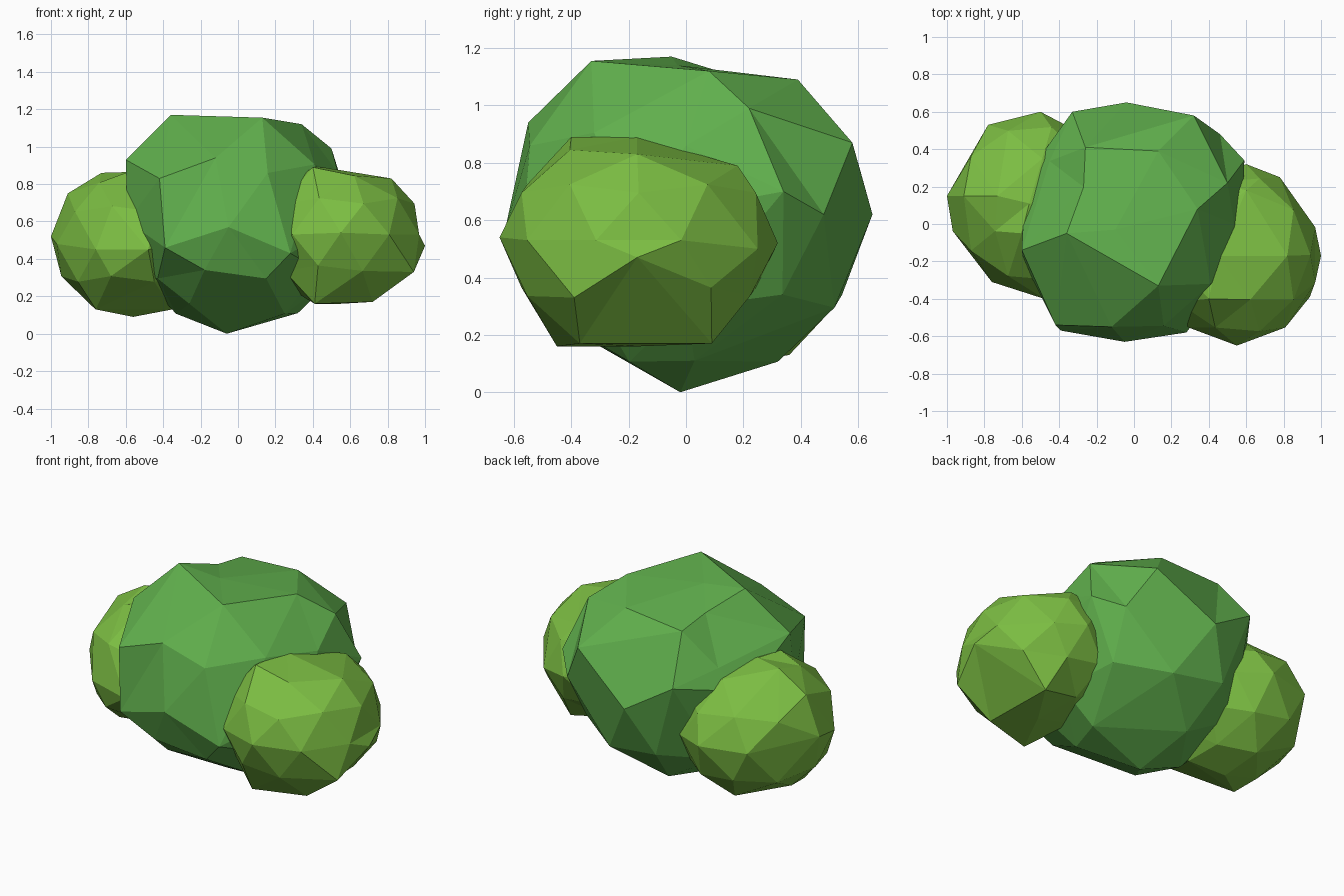
import bpy
import bmesh
from mathutils import Vector


def leaf_clump(name, centre, radii, colour, knobs):
    """Low-poly squashed ball; the vertex nearest each knob is pulled onto it."""
    bm = bmesh.new()
    bmesh.ops.create_icosphere(bm, subdivisions=2, radius=1.0)
    c = Vector(centre)
    for v in bm.verts:
        v.co = Vector(a * r for a, r in zip(v.co, radii)) + c
    free = set(bm.verts)
    for k in knobs:
        p = Vector(k)
        near = min(free, key=lambda v: (v.co - p).length)
        near.co = p
        free.discard(near)
    bmesh.ops.recalc_face_normals(bm, faces=bm.faces)
    mesh = bpy.data.meshes.new(name)
    bm.to_mesh(mesh)
    bm.free()
    mat = bpy.data.materials.new(name + "_green")
    mat.diffuse_color = colour
    mesh.materials.append(mat)
    obj = bpy.data.objects.new(name, mesh)
    bpy.context.collection.objects.link(obj)
    return obj


DARK = (0.12, 0.44, 0.075, 1)
LIGHT = (0.2, 0.51, 0.055, 1)

# large central clump
leaf_clump("main_foliage", (-0.01, 0.0, 0.6), (0.61, 0.64, 0.58), DARK, [
    (-0.06, -0.02, 0.0), (0.32, 0.03, 0.11), (-0.26, -0.30, 0.16),
    (-0.36, -0.05, 1.17), (-0.26, 0.41, 1.06), (0.13, -0.33, 1.155),
    (0.13, 0.39, 1.09), (0.34, 0.08, 1.12), (-0.60, -0.14, 0.93),
    (-0.58, 0.25, 0.72), (0.32, 0.58, 0.87),
    (-0.04, 0.65, 0.62), (-0.05, -0.63, 0.57), (-0.39, -0.57, 0.46),
    (0.28, -0.58, 0.43), (-0.10, -0.03, 1.14), (0.50, 0.22, 0.99),
    (0.59, 0.34, 0.70), (-0.42, -0.54, 0.83), (-0.12, -0.55, 0.94),
    (0.46, 0.48, 0.62), (-0.33, 0.60, 0.80)])

# smaller clump on the right, towards the front
leaf_clump("right_foliage", (0.55, -0.165, 0.53), (0.44, 0.48, 0.37), LIGHT, [
    (0.40, -0.40, 0.89), (0.45, -0.17, 0.89), (0.82, -0.17, 0.83),
    (1.0, -0.17, 0.47), (0.94, -0.39, 0.33), (0.55, -0.65, 0.54),
    (0.71, 0.09, 0.17), (0.41, -0.45, 0.16), (0.72, -0.37, 0.17),
    (0.78, 0.25, 0.50), (0.60, 0.32, 0.52), (0.60, 0.18, 0.79)])

# smaller clump on the left, towards the back
leaf_clump("left_foliage", (-0.56, 0.11, 0.48), (0.43, 0.48, 0.385), LIGHT, [
    (-1.0, 0.15, 0.52), (-0.73, 0.15, 0.86), (-0.60, -0.05, 0.86),
    (-0.91, 0.15, 0.75), (-0.76, -0.05, 0.13), (-0.56, 0.11, 0.09),
    (-0.50, 0.60, 0.50), (-0.78, 0.53, 0.50), (-0.76, -0.31, 0.45),
    (-0.58, 0.36, 0.13), (-0.48, -0.40, 0.45), (-0.35, 0.05, 0.13)])
